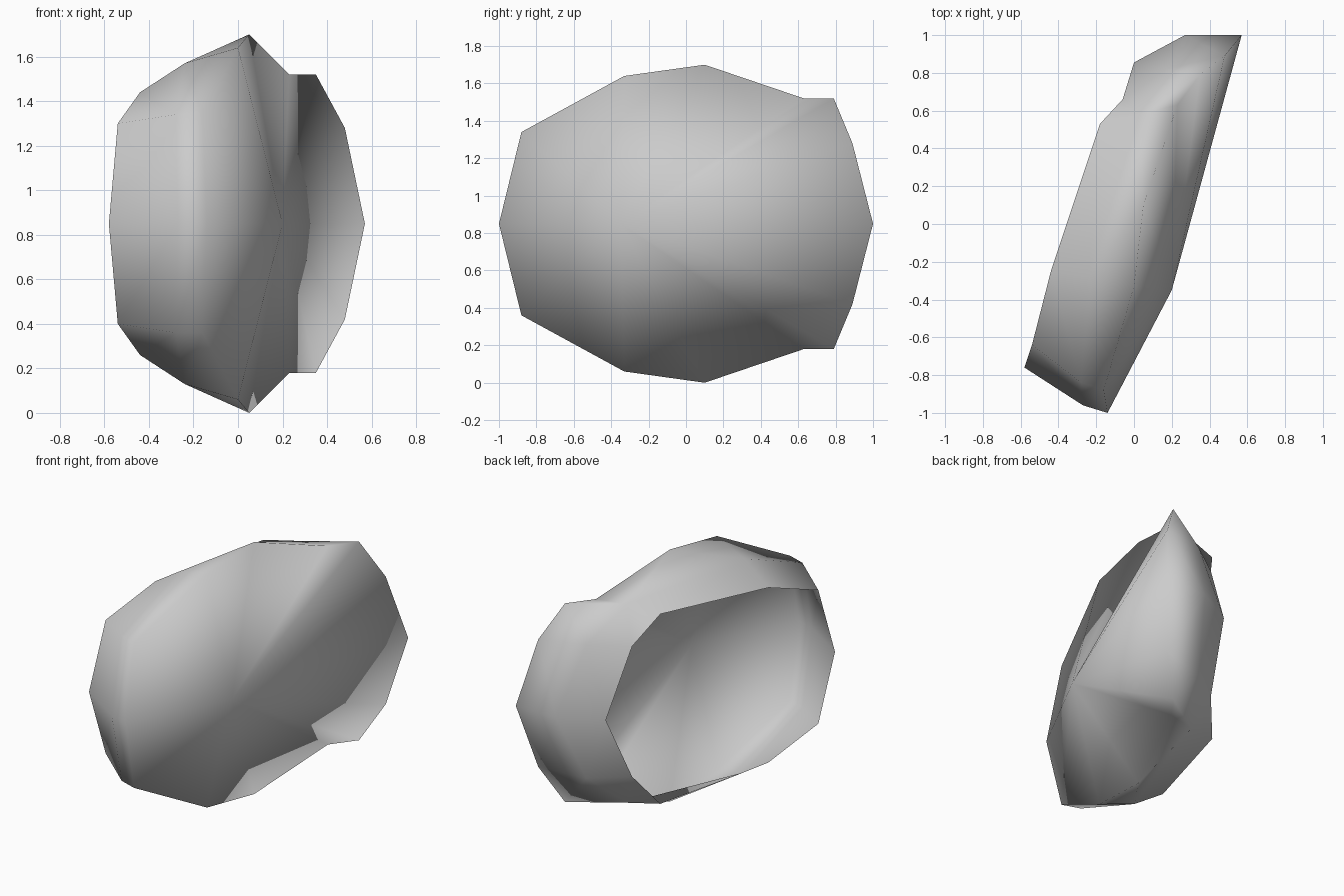
import bpy, bmesh
from mathutils import Vector

if "Cube" in bpy.data.objects:
    bpy.data.objects.remove(bpy.data.objects["Cube"])

MID = 0.85  # height of the symmetry plane

# Upper half of each ring, running from the front end to the back end
outer = [(-.14, -1, .85), (-.16, -.88, 1.34), (0, -.33, 1.64), (.05, .10, 1.70),
         (.23, .63, 1.52), (.35, .79, 1.52), (.48, .89, 1.28), (.57, 1, .85)]
middle = [(-.27, -.96, .85), (-.28, -.84, 1.34), (-.24, -.28, 1.57),
          (.03, .58, 1.52), (.17, .82, 1.30), (.27, 1, .85)]
rim = [(-.58, -.76, .85), (-.54, -.64, 1.30), (-.44, -.25, 1.44),
       (-.18, .53, 1.49), (-.06, .66, 1.29), (0, .855, .85)]
peak = (.20, -.35, .85)

bm = bmesh.new()


def ring(points):
    return [bm.verts.new(Vector(p) - Vector((0, 0, MID))) for p in points]


o, m, r = ring(outer), ring(middle), ring(rim)
k = bm.verts.new(Vector(peak) - Vector((0, 0, MID)))

# Domed face: a fan around the peak
for a, b in zip(o, o[1:]):
    bm.faces.new((k, a, b))

# Side wall, first strip: outer ring to middle ring
match = [0, 1, 2, 2, 3, 3, 4, 5]
for i in range(len(o) - 1):
    a, b = m[match[i]], m[match[i + 1]]
    bm.faces.new((o[i], o[i + 1], b) if a is b else (o[i], o[i + 1], b, a))

# Side wall, second strip: middle ring to open rim
for i in range(len(m) - 1):
    bm.faces.new((m[i], m[i + 1], r[i + 1], r[i]))

# Lower half: mirrored copy, welded along the symmetry plane
bmesh.ops.mirror(bm, geom=bm.verts[:] + bm.edges[:] + bm.faces[:],
                 axis='Z', merge_dist=0.001)
bmesh.ops.remove_doubles(bm, verts=bm.verts, dist=0.001)
bmesh.ops.recalc_face_normals(bm, faces=bm.faces)
bm.normal_update()

# Make the domed face point outwards, towards +x
dome = max(bm.faces, key=lambda f: abs(f.normal.x) * f.calc_area())
if dome.normal.x < 0:
    bmesh.ops.reverse_faces(bm, faces=bm.faces)
for f in bm.faces:
    f.smooth = True

mesh = bpy.data.meshes.new("open_shell")
bm.to_mesh(mesh)
bm.free()
shell = bpy.data.objects.new("open_shell", mesh)
shell.location.z = MID
bpy.context.collection.objects.link(shell)

grey = bpy.data.materials.new("plain_grey")
grey.diffuse_color = (.6, .6, .6, 1)
grey.use_nodes = True
grey.node_tree.nodes["Principled BSDF"].inputs["Base Color"].default_value = grey.diffuse_color
mesh.materials.append(grey)
